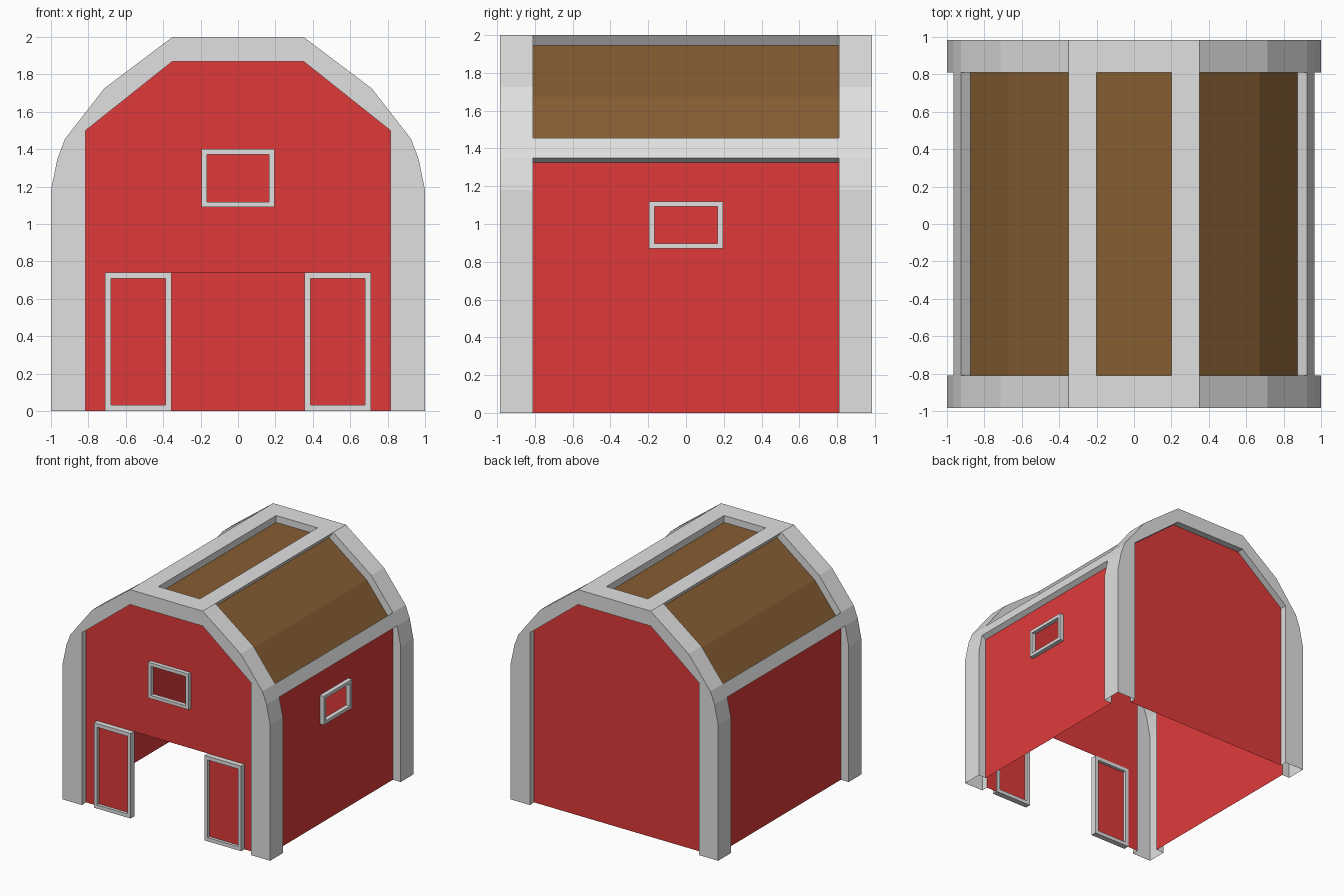
import bpy, bmesh
from mathutils import Vector

if "Cube" in bpy.data.objects:
    bpy.data.objects.remove(bpy.data.objects["Cube"])


def material(name, rgb):
    m = bpy.data.materials.new(name)
    m.diffuse_color = (*rgb, 1)
    m.use_nodes = True
    m.node_tree.nodes["Principled BSDF"].inputs["Base Color"].default_value = m.diffuse_color
    return m


GREY = material("pale grey trim", (0.745, 0.745, 0.745))
RED = material("barn red", (0.745, 0.042, 0.042))
BROWN = material("roof brown", (0.238, 0.109, 0.031))

Y_END, Y_PANEL, Y_GABLE, X_WALL = 0.985, 0.81, 0.925, 0.925


def make(name, polys, mat, outward=None):
    """Object from polygons; outward gives the facing of open sheets."""
    bm = bmesh.new()
    for p in polys:
        bm.faces.new([bm.verts.new(v) for v in p])
    bmesh.ops.remove_doubles(bm, verts=bm.verts, dist=1e-4)
    bmesh.ops.recalc_face_normals(bm, faces=bm.faces)
    if outward:
        for f in bm.faces:
            f.normal_update()
            if f.normal.dot(Vector(outward)) < 0:
                f.normal_flip()
    me = bpy.data.meshes.new(name)
    bm.to_mesh(me)
    bm.free()
    me.materials.append(mat)
    ob = bpy.data.objects.new(name, me)
    bpy.context.collection.objects.link(ob)
    return ob


def at_y(pts, y, s=1):
    return [(s * x, y, z) for x, z in pts]


def strip(pts, y0, y1):
    """Quads sweeping an x-z polyline along y."""
    return [[(a[0], y0, a[1]), (b[0], y0, b[1]), (b[0], y1, b[1]), (a[0], y1, a[1])]
            for a, b in zip(pts, pts[1:])]


def mirrored(pts):
    return pts + [(-x, z) for x, z in reversed(pts)]


def frame(name, u0, u1, v0, v1, w, d0, d1, axis):
    """Rectangular frame facing along axis, from depth d0 to d1."""
    put = (lambda u, v, d: (u, d, v)) if axis == 'y' else (lambda u, v, d: (d, u, v))
    out = [(u0, v0), (u1, v0), (u1, v1), (u0, v1)]
    inn = [(u0 + w, v0 + w), (u1 - w, v0 + w), (u1 - w, v1 - w), (u0 + w, v1 - w)]
    polys = []
    for i in range(4):
        j = (i + 1) % 4
        for d in (d0, d1):
            polys.append([put(*out[i], d), put(*out[j], d), put(*inn[j], d), put(*inn[i], d)])
        for r in (out, inn):
            polys.append([put(*r[i], d0), put(*r[j], d0), put(*r[j], d1), put(*r[i], d1)])
    return make(name, polys, GREY)


# Profiles (x, z) of the right half
half_outer = [(1, 0), (1, 1.18), (0.965, 1.35), (0.925, 1.455), (0.715, 1.725), (0.35, 2)]
half_inner = [(0.815, 0), (0.815, 1.5), (0.35, 1.87)]
roof_line = [(0.875, 1.415), (0.672, 1.672), (0.31, 1.945)]
outer, inner = mirrored(half_outer), mirrored(half_inner)

# End arches: face ring, outer band, and reveals down to the recessed panels
wall_reveal = half_outer[:3] + [(X_WALL, 1.325), (X_WALL, 0)]
roof_reveal = half_outer[3:] + roof_line[::-1]
top_reveal = [(-0.2, 2), (0.2, 2), (0.2, 1.94), (-0.2, 1.94)]
for name, s in (("front_arch", -1), ("back_arch", 1)):
    polys = [at_y(outer + inner[::-1], s * Y_END)]
    polys += strip(outer, s * Y_END, s * Y_PANEL)
    polys += strip(inner, s * Y_END, s * Y_GABLE)
    polys.append(at_y(top_reveal, s * Y_PANEL))
    for m in (1, -1):
        polys.append(at_y(wall_reveal, s * Y_PANEL, m))
        polys.append(at_y(roof_reveal, s * Y_PANEL, m))
    make(name, polys, GREY)

# Rails and roof panels running front to back
eave = [(X_WALL, 1.325), (0.965, 1.35), (0.925, 1.455), (0.875, 1.415)]
ridge = [(0.31, 1.945), (0.35, 2), (0.2, 2), (0.2, 1.94)]
for side, s in (("right", 1), ("left", -1)):
    def run(pts):
        return strip([(s * x, z) for x, z in pts], -Y_PANEL, Y_PANEL)
    make(side + "_eave_rail", run(eave), GREY)
    make(side + "_ridge_rail", run(ridge), GREY)
    make(side + "_roof_panel", run(roof_line), BROWN, (s, 0, 1))
make("top_roof_panel", strip([(-0.2, 1.94), (0.2, 1.94)], -Y_PANEL, Y_PANEL), BROWN, (0, 0, 1))

# Gable walls: the front has a doorway and window opening
make("back_wall", [at_y(inner, Y_GABLE)], RED, (0, 1, 0))
half_front = [(0, 0.74), (0.71, 0.74)] + [(0.71, 0)] + half_inner + \
             [(0, 1.87), (0, 1.4), (0.195, 1.4), (0.195, 1.09), (0, 1.09)]
make("front_wall", [at_y(half_front, -Y_GABLE, m) for m in (1, -1)], RED, (0, -1, 0))

# Side walls: the right one has a window opening
make("left_wall", strip([(-X_WALL, 0), (-X_WALL, 1.325)], -Y_PANEL, Y_PANEL), RED, (-1, 0, 0))
half_side = [(0, 0), (Y_PANEL, 0), (Y_PANEL, 1.325), (0, 1.325),
             (0, 1.12), (0.195, 1.12), (0.195, 0.87), (0, 0.87)]
make("right_wall", [[(X_WALL, m * y, z) for y, z in half_side] for m in (1, -1)], RED, (1, 0, 0))

# Window frames
frame("front_window_frame", -0.195, 0.195, 1.09, 1.4, 0.028, -0.96, -Y_GABLE, 'y')
frame("side_window_frame", -0.195, 0.195, 0.87, 1.12, 0.028, X_WALL, 0.963, 'x')

# Open doors beside the doorway
for side, a, b in (("left", -0.71, -0.355), ("right", 0.355, 0.71)):
    frame(side + "_door_frame", a, b, 0, 0.74, 0.032, -0.97, -0.92, 'y')
    make(side + "_door_panel",
         [at_y([(a + .03, .03), (b - .03, .03), (b - .03, .71), (a + .03, .71)], -0.945)],
         RED, (0, -1, 0))
